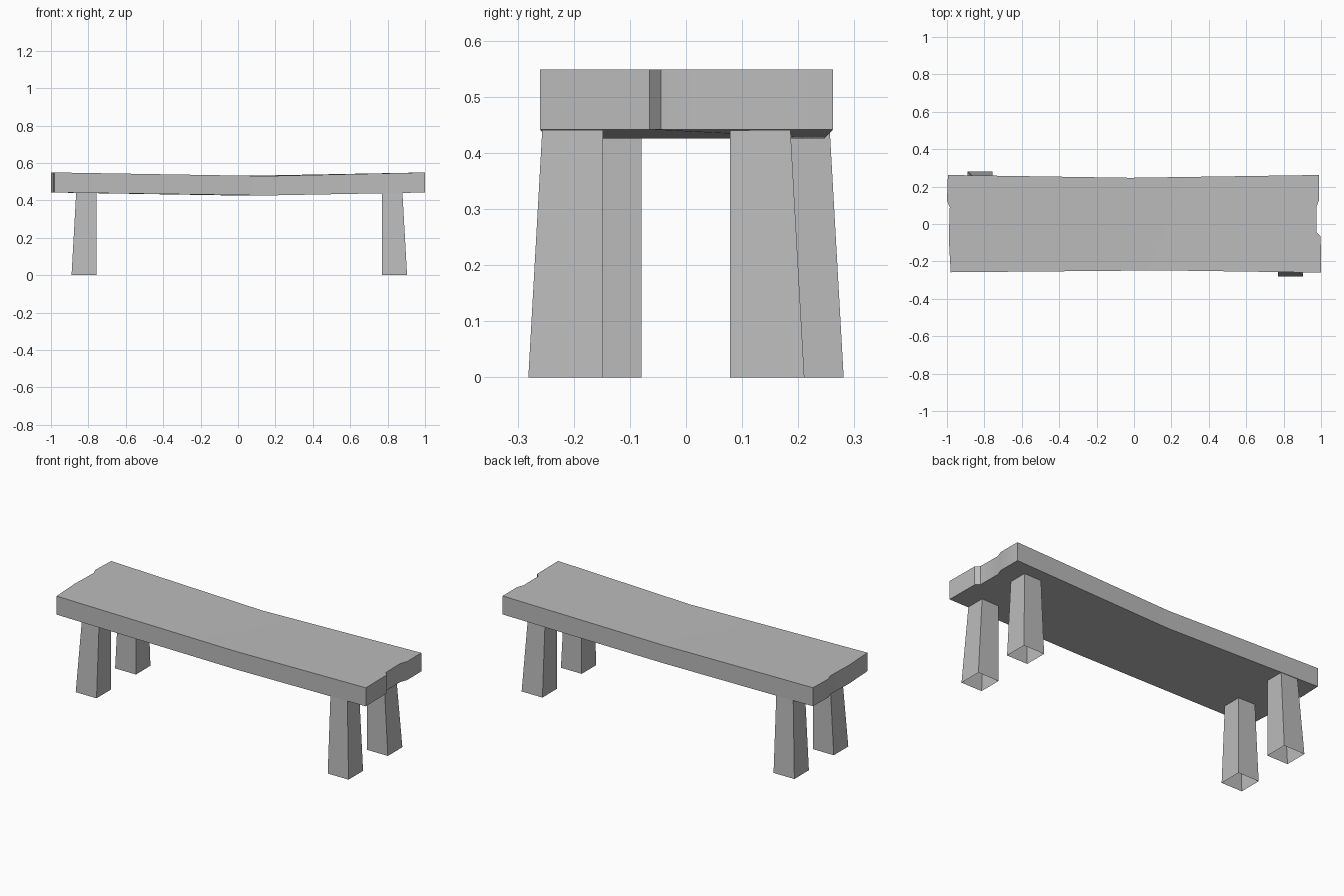
import bpy, bmesh, math

cube = bpy.data.objects.get("Cube")
if cube:
    bpy.data.objects.remove(cube)

stone = bpy.data.materials.new("grey_stone")
stone.use_nodes = True
colour = (0.5, 0.5, 0.5, 1)
stone.diffuse_color = colour
stone.node_tree.nodes["Principled BSDF"].inputs["Base Color"].default_value = colour


def finish(name, bm):
    mesh = bpy.data.meshes.new(name)
    bm.to_mesh(mesh)
    bm.free()
    mesh.materials.append(stone)
    obj = bpy.data.objects.new(name, mesh)
    bpy.context.collection.objects.link(obj)
    return obj


# Sagging slab: two halves meeting at a slanted crease, with chipped ends
right_end = [(1, -.26), (.998, -.065), (.977, -.045), (.975, .09), (.99, .13), (.99, .262)]
left_end = [(-.995, .262), (-1, .125), (-.985, .09), (-.99, -.08), (-.98, -.258)]
crease = [(-.02, .247), (.15, -.248)]


def layer(bm, end_z, middle_z):
    def ring(points, z):
        return [bm.verts.new((x, y, z)) for x, y in points]
    return ring(right_end, end_z), ring(crease, middle_z), ring(left_end, end_z)


bm = bmesh.new()
top = layer(bm, .549, .53)
bottom = layer(bm, .442, .426)
for (right, mid, left), flip in ((top, 1), (bottom, -1)):
    bm.faces.new((right + mid)[::flip])
    bm.faces.new(([mid[0]] + left + [mid[1]])[::flip])
upper = top[0] + top[1][:1] + top[2] + top[1][1:]
lower = bottom[0] + bottom[1][:1] + bottom[2] + bottom[1][1:]
for i in range(len(upper)):
    j = (i + 1) % len(upper)
    bm.faces.new((lower[i], lower[j], upper[j], upper[i]))
seat = finish("seat_slab", bm)
bpy.context.view_layer.objects.active = seat
seat.select_set(True)
bpy.ops.object.shade_smooth_by_angle(angle=math.radians(30))


# Open-ended legs, upright on the inner sides and tapered on the outer sides
def leg(name, sx, sy, inner_x, inner_y):
    bm = bmesh.new()
    rings = []
    for z, width in ((0, .133), (.445, .108)):
        corners = [(0, 0), (width, 0), (width, width), (0, width)]
        rings.append([bm.verts.new((sx * (inner_x + a), sy * (inner_y + b), z))
                      for a, b in corners])
    for i in range(4):
        j = (i + 1) % 4
        face = [rings[0][i], rings[0][j], rings[1][j], rings[1][i]]
        bm.faces.new(face if sx * sy > 0 else face[::-1])
    finish(name, bm)


leg("front_left_leg", 1, -1, .771, .148)
leg("back_left_leg", 1, 1, .771, .078)
leg("front_right_leg", -1, -1, .757, .079)
leg("back_right_leg", -1, 1, .757, .148)
